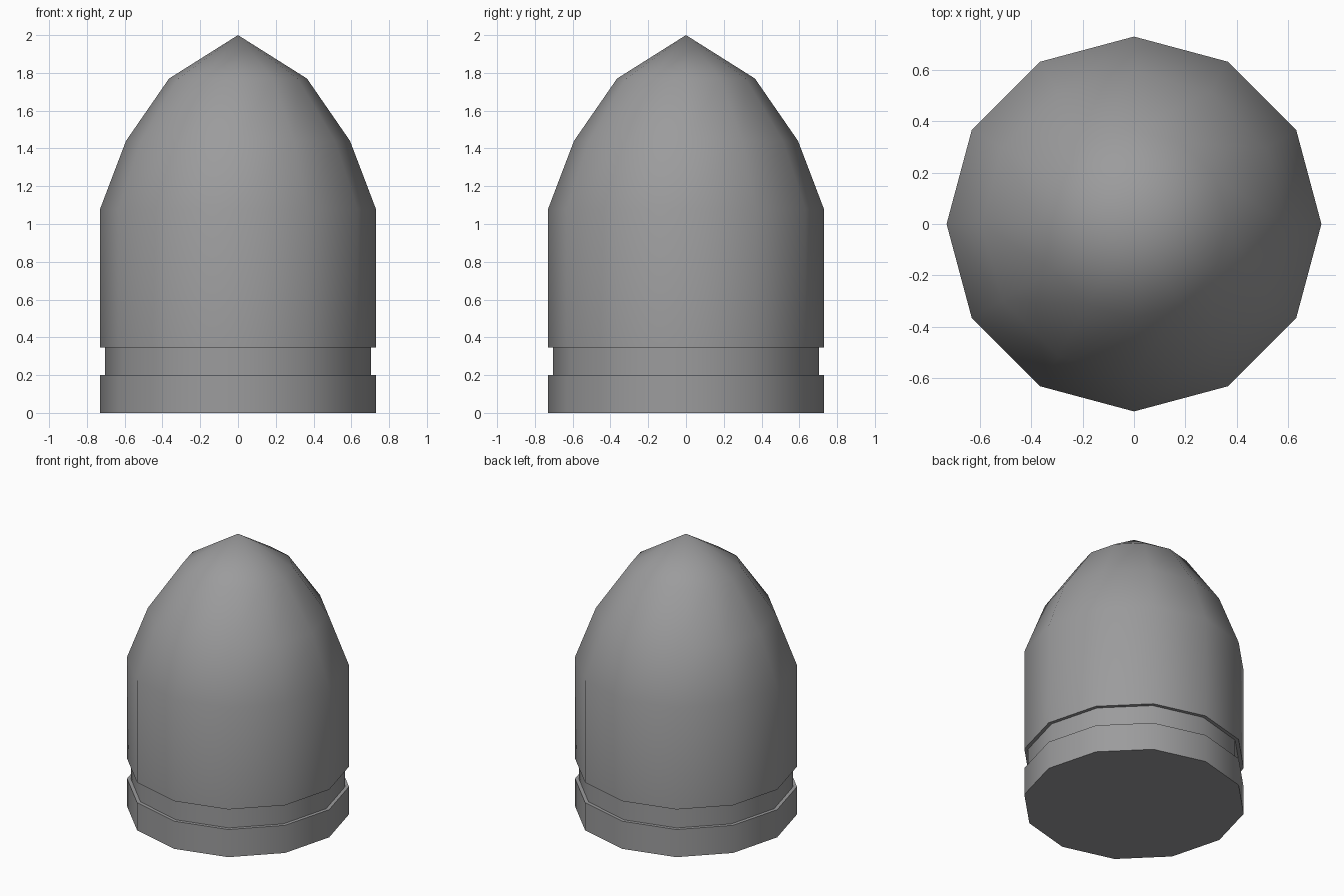
import bpy, bmesh, math

if "Cube" in bpy.data.objects:
    bpy.data.objects.remove(bpy.data.objects["Cube"])

SIDES = 12

# One flat grey metal
grey = bpy.data.materials.new("grey metal")
grey.diffuse_color = (0.33, 0.33, 0.335, 1)
grey.use_nodes = True
grey.node_tree.nodes["Principled BSDF"].inputs["Base Color"].default_value = grey.diffuse_color

# Profile (radius, height): base band, shallow groove, straight wall, pointed dome
profile = [(0.73, 0), (0.73, 0.2), (0.705, 0.2), (0.705, 0.345),
           (0.73, 0.345), (0.73, 1.08), (0.593, 1.44), (0.365, 1.77)]

bm = bmesh.new()
rings = [[bm.verts.new((r * math.cos(2 * math.pi * i / SIDES),
                        r * math.sin(2 * math.pi * i / SIDES), z))
          for i in range(SIDES)] for r, z in profile]
tip = bm.verts.new((0, 0, 2))

# Flat underside
bm.faces.new(rings[0][::-1])
# Walls between rings, then the tip fan
for i in range(SIDES):
    j = (i + 1) % SIDES
    for low, high in zip(rings, rings[1:]):
        bm.faces.new((low[i], low[j], high[j], high[i]))
    bm.faces.new((rings[-1][i], rings[-1][j], tip))

mesh = bpy.data.meshes.new("domed_body")
bm.to_mesh(mesh)
bm.free()
mesh.materials.append(grey)
body = bpy.data.objects.new("domed_body", mesh)
bpy.context.collection.objects.link(body)

# Smooth round the body, crisp at the groove and base
bpy.context.view_layer.objects.active = body
body.select_set(True)
bpy.ops.object.shade_smooth_by_angle(angle=math.radians(40))
